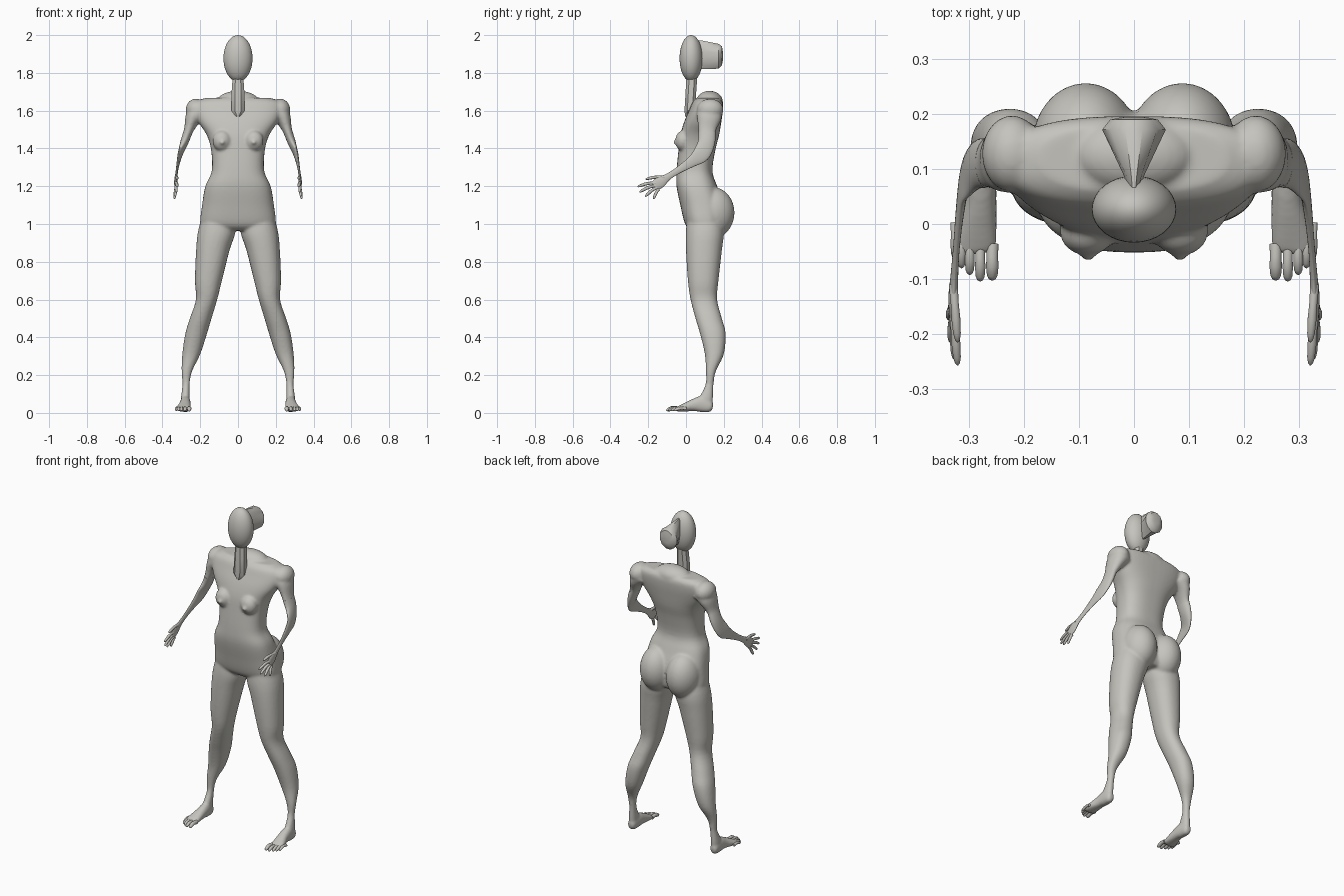
import bpy, bmesh, math
from mathutils import Vector, Matrix

cube = bpy.data.objects.get("Cube")
if cube:
    bpy.data.objects.remove(cube, do_unlink=True)

clay = bpy.data.materials.new("warm grey clay")
clay.use_nodes = True
colour = (0.56, 0.55, 0.51, 1)
clay.diffuse_color = colour
clay.node_tree.nodes["Principled BSDF"].inputs["Base Color"].default_value = colour


def finish(bm, name, angle=60):
    bmesh.ops.recalc_face_normals(bm, faces=bm.faces)
    mesh = bpy.data.meshes.new(name)
    bm.to_mesh(mesh)
    bm.free()
    mesh.materials.append(clay)
    obj = bpy.data.objects.new(name, mesh)
    bpy.context.collection.objects.link(obj)
    bpy.ops.object.select_all(action='DESELECT')
    obj.select_set(True)
    bpy.context.view_layer.objects.active = obj
    bpy.ops.object.shade_smooth_by_angle(angle=math.radians(angle))
    return obj


def spline(rows, steps=4):
    """Catmull-Rom interpolation between rows of numbers."""
    out = []
    for i in range(len(rows) - 1):
        a, b, c, d = (rows[max(i - 1, 0)], rows[i], rows[i + 1],
                      rows[min(i + 2, len(rows) - 1)])
        for k in range(steps):
            t = k / steps
            out.append([q + t * (r - p) / 2 + t * t * (p - 2.5 * q + 2 * r - s / 2)
                        + t ** 3 * (3 * (q - r) + s - p) / 2
                        for p, q, r, s in zip(a, b, c, d)])
    return out + [list(rows[-1])]


def loft(bm, rings, n=28, power=2, side=1):
    """Skin closed rings given as centre, u axis, v axis."""
    loops = []
    for centre, u, v in rings:
        loop = []
        for k in range(n):
            a = 2 * math.pi * (k + 0.5) / n
            c, s = math.cos(a), math.sin(a)
            p = (centre + u * math.copysign(abs(c) ** (2 / power), c)
                 + v * math.copysign(abs(s) ** (2 / power), s))
            loop.append(bm.verts.new((p.x * side, p.y, p.z)))
        loops.append(loop)
    for a, b in zip(loops, loops[1:]):
        for k in range(n):
            j = (k + 1) % n
            bm.faces.new((a[k], a[j], b[j], b[k]))
    bm.faces.new(loops[0])
    bm.faces.new(loops[-1])


def level(rows):
    """Horizontal rings from z, x low, x high, y low, y high."""
    return [(Vector(((x0 + x1) / 2, (y0 + y1) / 2, z)),
             Vector(((x1 - x0) / 2, 0, 0)), Vector((0, (y1 - y0) / 2, 0)))
            for z, x0, x1, y0, y1 in rows]


def along(rows):
    """Rings across a path from x, y, z, sideways radius, other radius."""
    pts = [Vector(r[:3]) for r in rows]
    rings = []
    for i, r in enumerate(rows):
        t = (pts[min(i + 1, len(pts) - 1)] - pts[max(i - 1, 0)]).normalized()
        u = Vector((1, 0, 0))
        u = (u - t * u.dot(t)).normalized()
        rings.append((pts[i], u * r[3], t.cross(u) * r[4]))
    return rings


def digit(bm, start, tip, r, side, bend=0):
    """Rounded finger or toe."""
    a, b = Vector(start), Vector(tip)
    rows = []
    for t, f in ((0, 1), (.35, .9), (.6, 1), (.85, .85), (.96, .55), (1, .15)):
        p = a.lerp(b, t) + Vector((0, 0, bend * math.sin(math.pi * t)))
        rows.append((*p, r * f, r * f))
    loft(bm, along(rows), 10, side=side)


def blob(bm, centre, radii, side=1):
    m = Matrix.Translation((centre[0] * side, *centre[1:])) @ Matrix.Diagonal((*radii, 1))
    bmesh.ops.create_uvsphere(bm, u_segments=32, v_segments=20, radius=1, matrix=m)


torso = [(.965, .17, .03, .18), (1, .2, -.005, .2), (1.1, .19, -.03, .2),
         (1.2, .173, -.05, .165), (1.28, .139, -.05, .14), (1.39, .142, -.04, .155),
         (1.47, .165, -.03, .175), (1.54, .21, -.01, .187), (1.6, .235, .015, .195),
         (1.645, .225, .035, .195), (1.668, .17, .06, .18)]
leg = [(1.1, .03, .17, .02, .17), (.97, .012, .21, 0, .2), (.86, .045, .222, 0, .19),
       (.7, .085, .228, .01, .172), (.6, .11, .223, .024, .165), (.5, .14, .255, .05, .19),
       (.42, .164, .279, .074, .21), (.31, .2, .295, .1, .2), (.22, .243, .299, .105, .158),
       (.15, .256, .294, .103, .146), (.08, .256, .302, .07, .143), (.03, .258, .302, .06, .14)]
foot = [(.28, .142, .03, .014, .018), (.28, .125, .034, .024, .032), (.279, .08, .046, .028, .042),
        (.28, .04, .041, .03, .033), (.285, 0, .031, .036, .024), (.29, -.035, .022, .04, .016),
        (.29, -.055, .019, .034, .01)]
arm = spline([(.2, .125, 1.605, .06, .066), (.235, .122, 1.565, .045, .066),
              (.26, .112, 1.5, .026, .048), (.285, .108, 1.43, .021, .045),
              (.307, .08, 1.37, .011, .045), (.316, .03, 1.33, .008, .029),
              (.323, -.04, 1.285, .006, .018), (.327, -.095, 1.25, .007, .018),
              (.329, -.135, 1.222, .009, .03), (.329, -.168, 1.2, .007, .027)])

# Body: torso, hips, legs and upper arms fused into one skin
bm = bmesh.new()
loft(bm, level(spline([(z, -x, x, a, b) for z, x, a, b in torso])), 48, 2.6)
blob(bm, (0, .125, 1.65), (.11, .07, .055))
for side in (1, -1):
    loft(bm, level(spline(leg)), side=side, power=2.2)
    loft(bm, along(spline(foot)), side=side, power=2.3)
    loft(bm, along(arm[:13]), side=side)
    blob(bm, (.088, .142, 1.06), (.098, .115, .135), side)
    blob(bm, (.085, -.015, 1.44), (.05, .042, .055), side)
    blob(bm, (.083, -.05, 1.432), (.014, .02, .014), side)
    blob(bm, (.222, .128, 1.605), (.055, .07, .058), side)
body = finish(bm, "body", 180)
remesh = body.modifiers.new("fuse", 'REMESH')
remesh.mode = 'VOXEL'
remesh.voxel_size = .007
remesh.use_smooth_shade = True
soften = body.modifiers.new("soften", 'SMOOTH')
soften.factor = .5
soften.iterations = 8

for label, side in (("left", 1), ("right", -1)):
    # Thin forearm running into the palm
    bm = bmesh.new()
    loft(bm, along(arm[9:]), side=side)
    finish(bm, label + "_forearm")

    # Spread fingers and thumb
    bm = bmesh.new()
    for x, y, z, y0, z0 in ((.321, -.257, 1.197, -.158, 1.218), (.326, -.247, 1.168, -.158, 1.204),
                            (.333, -.215, 1.145, -.155, 1.192), (.337, -.172, 1.132, -.145, 1.184),
                            (.321, -.215, 1.237, -.11, 1.247)):
        digit(bm, (.329, y0, z0), (x, y, z), .0085, side, .006)
    finish(bm, label + "_fingers")

    # Toes, from big to little
    bm = bmesh.new()
    for x, y, r in ((.258, -.102, .012), (.28, -.104, .01), (.299, -.092, .0095),
                    (.314, -.08, .009), (.326, -.063, .0085)):
        digit(bm, (x, y + .065, .022), (x, y, .012), r, side, .008)
    finish(bm, label + "_toes")

# Faceted neck standing proud of the chest
bm = bmesh.new()
loft(bm, level([(1.57, -.012, .012, -.006, .03), (1.6, -.038, .038, -.01, .052),
                (1.7, -.036, .036, -.004, .056), (1.78, -.03, .03, 0, .062)]), 8, 2.4)
finish(bm, "neck", 30)

# Egg-shaped head
bm = bmesh.new()
blob(bm, (0, .027, 1.877), (.077, .061, .123))
finish(bm, "head")

# Hair bun: a tall narrow root flaring to a round end
bm = bmesh.new()
loft(bm, [(Vector((0, y, z)), Vector((x, 0, 0)), Vector((0, 0, h)))
          for y, z, x, h in ((.06, 1.895, .01, .078), (.09, 1.895, .02, .078),
                             (.172, 1.888, .06, .068), (.19, 1.89, .045, .053),
                             (.195, 1.89, .02, .025))], 12)
finish(bm, "hair_bun", 40)
